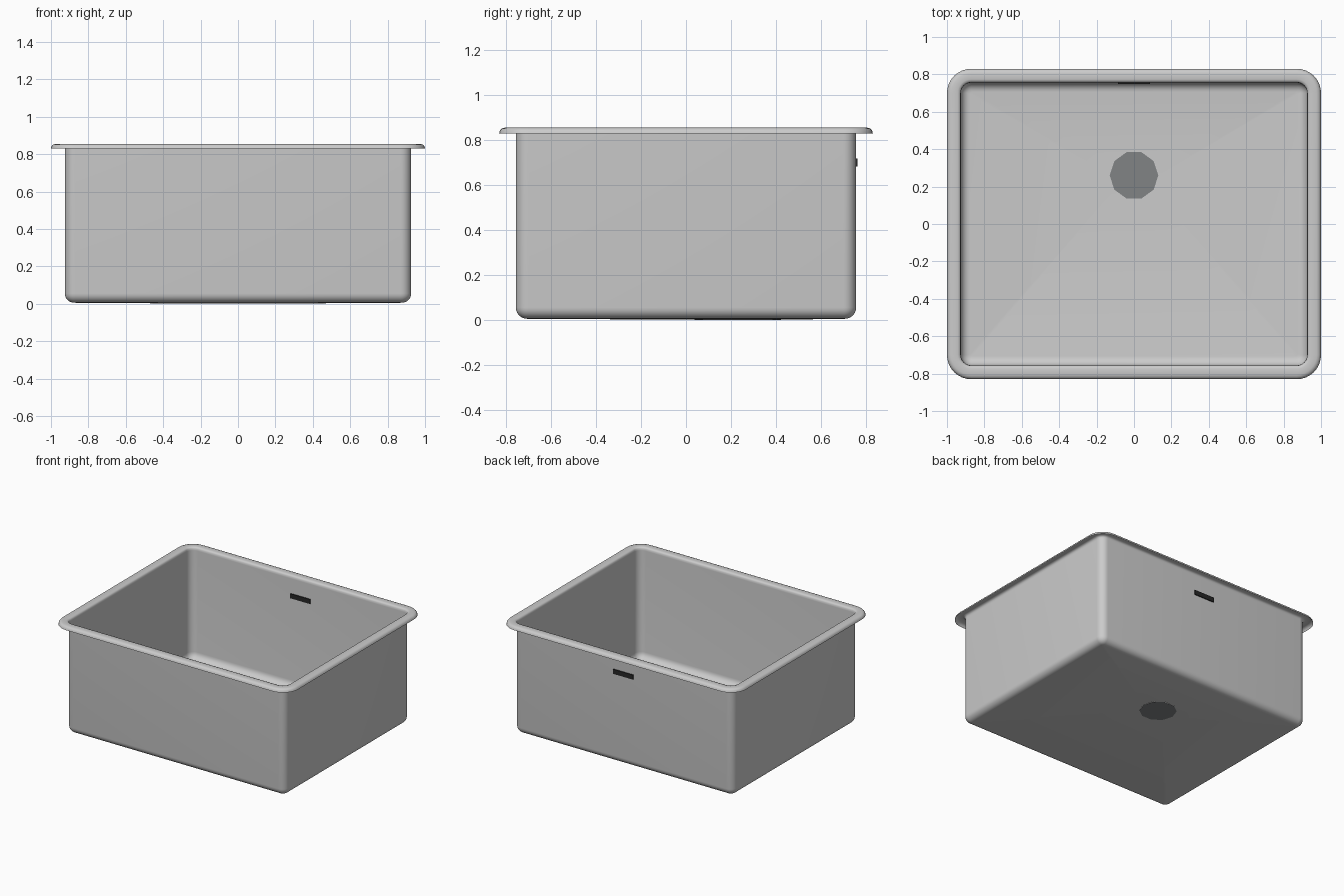
import bpy, bmesh, math

if "Cube" in bpy.data.objects:
    bpy.data.objects.remove(bpy.data.objects["Cube"])

HX, HY, R = 1.0, 0.83, 0.13   # outer half sizes and corner radius of the rim
SEG = 8


def ring(bm, inset, z):
    """Rounded rectangle loop, inset from the outer rim."""
    hx, hy, r = HX - inset, HY - inset, max(R - inset, 0.012)
    verts = []
    for k, (sx, sy) in enumerate([(1, 1), (-1, 1), (-1, -1), (1, -1)]):
        for i in range(SEG + 1):
            a = math.pi / 2 * (k + i / SEG)
            verts.append(bm.verts.new((sx * (hx - r) + r * math.cos(a),
                                       sy * (hy - r) + r * math.sin(a), z)))
    return verts


def finish(bm, name, smooth=True):
    me = bpy.data.meshes.new(name)
    bm.to_mesh(me)
    bm.free()
    ob = bpy.data.objects.new(name, me)
    bpy.context.collection.objects.link(ob)
    if smooth:
        bpy.ops.object.select_all(action='DESELECT')
        ob.select_set(True)
        bpy.context.view_layer.objects.active = ob
        bpy.ops.object.shade_smooth_by_angle(angle=math.radians(40))
    return ob


def loft(bm, profile):
    loops = [ring(bm, d, z) for d, z in profile]
    for a, b in zip(loops, loops[1:]):
        for i in range(len(a)):
            j = (i + 1) % len(a)
            bm.faces.new((a[i], a[j], b[j], b[i]))
    return loops


# Rolled rim, walls and bottom fillet as one sheet
WALL, FIL = 0.074, 0.05
profile = [(0.0, 0.83), (0.003, 0.842), (0.011, 0.851), (0.024, 0.855),
           (0.056, 0.855), (0.067, 0.852), (0.073, 0.844), (WALL, 0.83)]
for i in range(7):
    a = math.pi / 2 * i / 6
    profile.append((WALL + FIL * (1 - math.cos(a)), 0.006 + FIL * (1 - math.sin(a))))
bm = bmesh.new()
edge = loft(bm, profile)[-1]

# Floor falling very gently to a ten-sided drain
drain = [bm.verts.new((0.13 * math.cos(math.tau * i / 10),
                       0.26 + 0.13 * math.sin(math.tau * i / 10), 0.001))
         for i in range(10)]
drain_edges = [bm.edges.new((drain[i], drain[(i + 1) % 10])) for i in range(10)]
edge_edges = [bm.edges.get((edge[i], edge[(i + 1) % len(edge)])) for i in range(len(edge))]
bmesh.ops.triangle_fill(bm, edges=drain_edges + edge_edges, use_beauty=True,
                        normal=(0, 0, 1))
bmesh.ops.recalc_face_normals(bm, faces=bm.faces)
# Normals point into the bowl
if sum(f.normal.z * f.calc_area() for f in bm.faces) < 0:
    bmesh.ops.reverse_faces(bm, faces=bm.faces)
finish(bm, "sink_bowl")

# Drain cover, slightly darker disc
bm = bmesh.new()
bm.faces.new([bm.verts.new((0.13 * math.cos(math.tau * i / 10),
                            0.26 + 0.13 * math.sin(math.tau * i / 10), 0.0))
              for i in range(10)])
cover = finish(bm, "drain_cover", smooth=False)
steel = bpy.data.materials.new("drain_steel")
steel.diffuse_color = (0.22, 0.23, 0.235, 1)
steel.use_nodes = True
steel.node_tree.nodes["Principled BSDF"].inputs["Base Color"].default_value = steel.diffuse_color
cover.data.materials.append(steel)

# Overflow slot through the back wall
bpy.ops.mesh.primitive_cube_add(size=1, location=(0, HY - WALL, 0.70))
slot = bpy.context.object
slot.name = "overflow_slot"
slot.scale = (0.17, 0.014, 0.035)
bpy.ops.object.transform_apply(location=False, rotation=False, scale=True)
dark = bpy.data.materials.new("slot_dark")
dark.diffuse_color = (0.02, 0.02, 0.02, 1)
dark.use_nodes = True
dark.node_tree.nodes["Principled BSDF"].inputs["Base Color"].default_value = dark.diffuse_color
slot.data.materials.append(dark)
